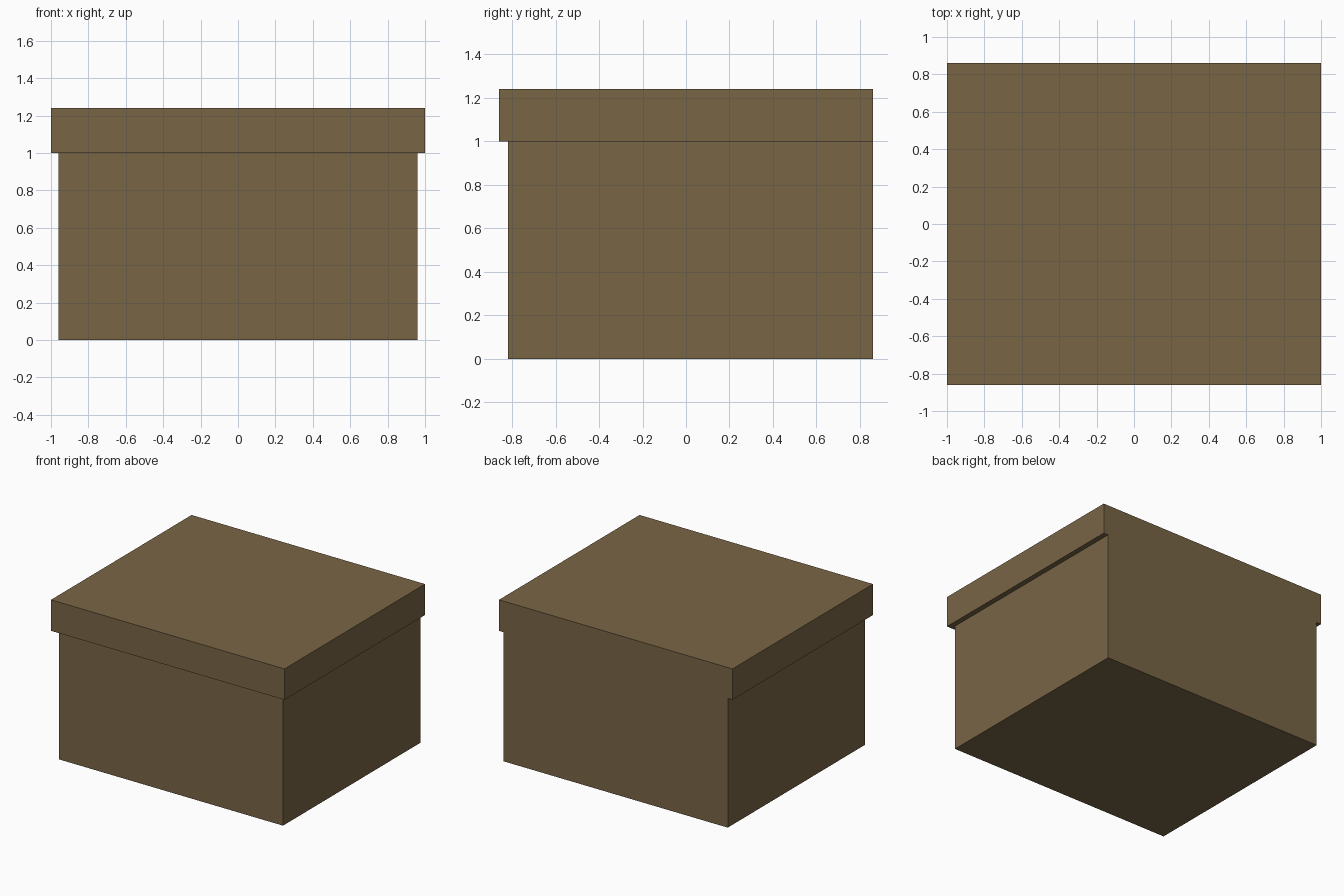
import bpy
import bmesh

if "Cube" in bpy.data.objects:
    bpy.data.objects.remove(bpy.data.objects["Cube"])

bm = bmesh.new()


def ring(half_x, y_front, y_back, z):
    """Four corner vertices: front left, front right, back right, back left."""
    return [bm.verts.new((x, y, z)) for x, y in
            ((-half_x, y_front), (half_x, y_front), (half_x, y_back), (-half_x, y_back))]


def bridge(upper, lower, sides):
    for i in sides:
        j = (i + 1) % 4
        bm.faces.new((lower[i], lower[j], upper[j], upper[i]))


# Lid overhangs the body at the front and sides, flush at the back
lid_top = ring(1.0, -0.86, 0.86, 1.24)
lid_rim = ring(1.0, -0.86, 0.86, 1.0)
body_top = ring(0.96, -0.82, 0.86, 1.0)
body_base = ring(0.96, -0.82, 0.86, 0.0)

bm.faces.new(lid_top)
bridge(lid_top, lid_rim, (0, 1, 3))
bridge(lid_rim, body_top, (0, 1, 3))   # underside of the overhang
bridge(body_top, body_base, (0, 1, 3))
bm.faces.new(body_base[::-1])

# One flat T-shaped back panel, without a seam
bm.faces.new((lid_top[2], lid_rim[2], body_top[2], body_base[2],
              body_base[3], body_top[3], lid_rim[3], lid_top[3]))
bmesh.ops.recalc_face_normals(bm, faces=bm.faces[:])

mesh = bpy.data.meshes.new("lidded_box")
bm.to_mesh(mesh)
bm.free()
box = bpy.data.objects.new("lidded_box", mesh)
bpy.context.collection.objects.link(box)

# Brown cardboard
mat = bpy.data.materials.new("brown_cardboard")
mat.diffuse_color = (0.19, 0.13, 0.06, 1.0)
mat.use_nodes = True
mat.node_tree.nodes["Principled BSDF"].inputs["Base Color"].default_value = mat.diffuse_color
mesh.materials.append(mat)
